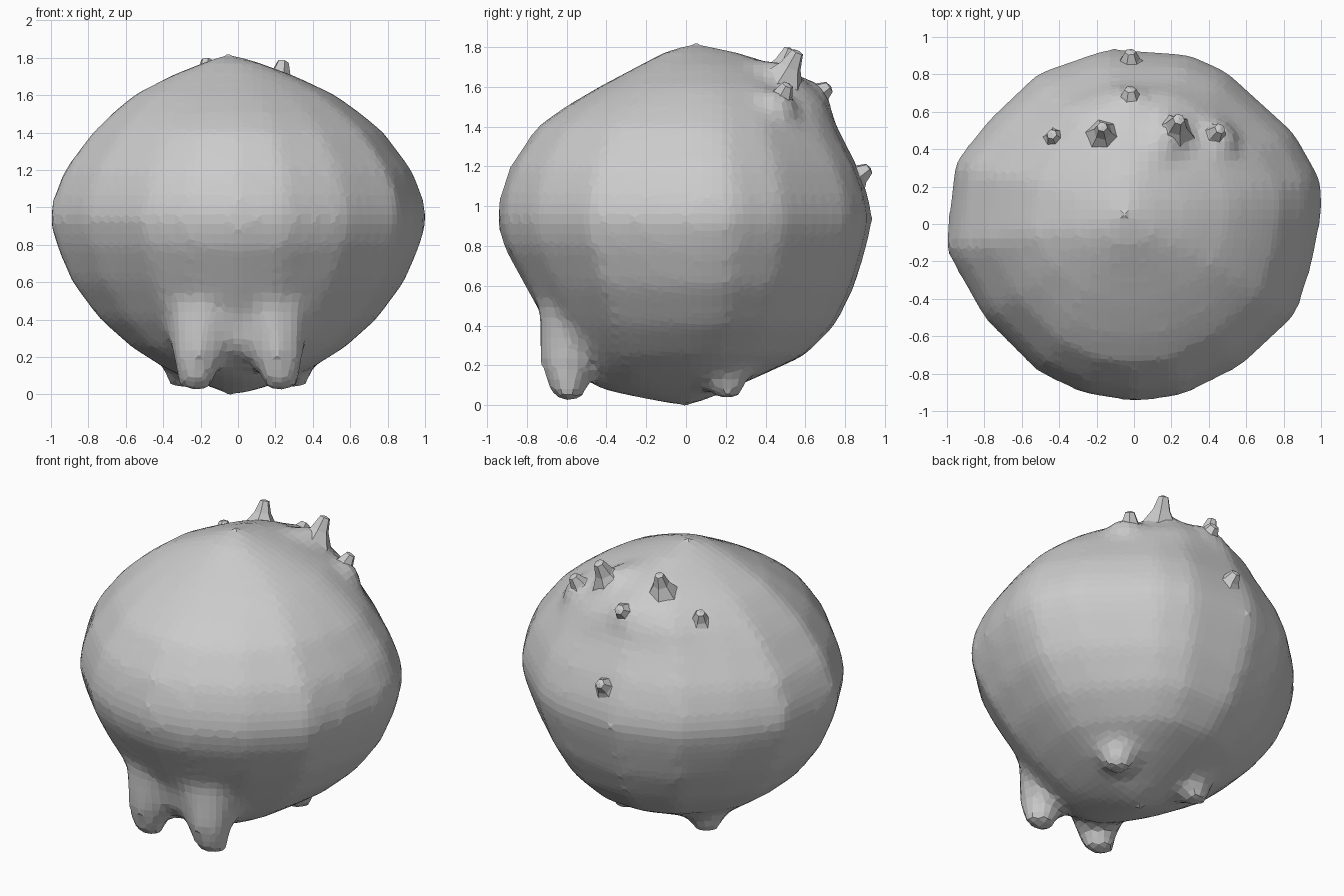
import bpy, bmesh, math
from mathutils import Vector

if "Cube" in bpy.data.objects:
    bpy.data.objects.remove(bpy.data.objects["Cube"])

# faceted waist outline seen from above, counter-clockwise
OUTLINE = [
    (.99, .24), (.85, .49), (.49, .82), (.29, .91), (-.14, .94), (-.51, .81),
    (-.77, .56), (-.95, .33), (-1, -.13), (-.8, -.49), (-.5, -.79),
    (-.26, -.9), (0, -.94), (.25, -.91), (.57, -.75), (.86, -.48),
    (.95, -.19), (1, .08)]
# body cross-sections: z, half width, front depth, back depth
PROFILE = [
    (.03, .12, .20, .11), (.08, .27, .43, .22), (.15, .41, .54, .38),
    (.25, .57, .62, .60), (.40, .74, .70, .75), (.60, .89, .81, .85),
    (.80, .975, .92, .91), (.93, 1.01, .95, .94), (1.05, .99, .935, .92),
    (1.2, .93, .885, .865), (1.4, .78, .75, .76), (1.5, .67, .61, .73),
    (1.6, .54, .44, .66), (1.7, .34, .25, .49), (1.77, .16, .12, .27)]


def bridge(bm, rings, start, end):
    """Skin closed rings and close both ends on a point."""
    vr = [[bm.verts.new(p) for p in r] for r in rings]
    n = len(vr[0])
    for a, b in zip(vr, vr[1:]):
        for i in range(n):
            j = (i + 1) % n
            bm.faces.new((a[i], a[j], b[j], b[i]))
    s, e = bm.verts.new(start), bm.verts.new(end)
    for i in range(n):
        j = (i + 1) % n
        bm.faces.new((s, vr[0][j], vr[0][i]))
        bm.faces.new((e, vr[-1][i], vr[-1][j]))


def tube(bm, path, sides):
    """Tapered tube through (position, radius) points."""
    pts = [(Vector(p), r) for p, r in path]
    axis = (pts[-1][0] - pts[0][0]).normalized()
    u = axis.orthogonal().normalized()
    v = axis.cross(u)
    rings = []
    for p, r in pts:
        ring = []
        for k in range(sides):
            a = math.tau * k / sides
            ring.append(p + (u * math.cos(a) + v * math.sin(a)) * r)
        rings.append(ring)
    bridge(bm, rings, pts[0][0], pts[-1][0] + axis * pts[-1][1] * .3)


def finish(bm, name):
    bmesh.ops.recalc_face_normals(bm, faces=bm.faces)
    me = bpy.data.meshes.new(name)
    bm.to_mesh(me)
    bm.free()
    ob = bpy.data.objects.new(name, me)
    bpy.context.collection.objects.link(ob)
    return ob


# round body: the outline scaled by each cross-section
bm = bmesh.new()
rings = []
for z, w, f, b in PROFILE:
    ox = -.04 * max(0, (z - 1.4) / .4)
    rings.append([(ox + w * x, y / .94 * (b if y > 0 else f), z)
                  for x, y in OUTLINE])
bridge(bm, rings, (-.04, 0, -.01), (-.05, .04, 1.825))

# front legs and back feet, fused into the body
for s in (-1, 1):
    tube(bm, [((s * .12, -.36, .80), .40), ((s * .15, -.46, .55), .31),
              ((s * .19, -.55, .34), .20), ((s * .22, -.61, .17), .13),
              ((s * .235, -.605, .035), .085)], 9)
    tube(bm, [((s * .24, .14, .36), .28), ((s * .28, .18, .18), .15),
              ((s * .31, .23, .05), .075)], 7)
# web between the front legs
tube(bm, [((0, -.36, .78), .40), ((0, -.47, .50), .26),
          ((0, -.52, .32), .19), ((0, -.54, .20), .14)], 9)
# ridge from the crown to the right horn
tube(bm, [((-.05, .08, 1.71), .09), ((.08, .30, 1.67), .085),
          ((.21, .52, 1.62), .11)], 6)
# raised ground under the horns
tube(bm, [((-.15, .40, 1.52), .18), ((-.165, .48, 1.66), .08)], 8)
tube(bm, [((.42, .42, 1.42), .18), ((.46, .48, 1.56), .08)], 8)
tube(bm, [((-.02, .55, 1.46), .22), ((-.02, .67, 1.59), .09)], 8)
body = finish(bm, "body_with_feet")
m = body.modifiers.new("fuse", 'REMESH')
m.mode = 'VOXEL'
m.voxel_size = .052
m = body.modifiers.new("soften", 'SMOOTH')
m.factor = .5
m.iterations = 3

# flared horns and small bumps: base, tip, base radius
HORNS = [
    ("left_horn", (-.16, .45, 1.60), (-.17, .52, 1.79), .14),
    ("right_horn", (.20, .46, 1.57), (.24, .56, 1.775), .16),
    ("left_side_bump", (-.40, .43, 1.47), (-.44, .48, 1.60), .14),
    ("right_side_bump", (.40, .44, 1.47), (.46, .51, 1.61), .15),
    ("back_bump", (-.02, .60, 1.52), (-.02, .72, 1.60), .16),
    ("tail_bump", (-.02, .80, 1.11), (-.02, .92, 1.19), .15)]
for name, base, tip, r in HORNS:
    b, t = Vector(base), Vector(tip)
    bm = bmesh.new()
    tube(bm, [(b, r), (b.lerp(t, .35), r * .65), (b.lerp(t, .65), r * .36),
              (t, r * .2)], 6)
    finish(bm, name)
